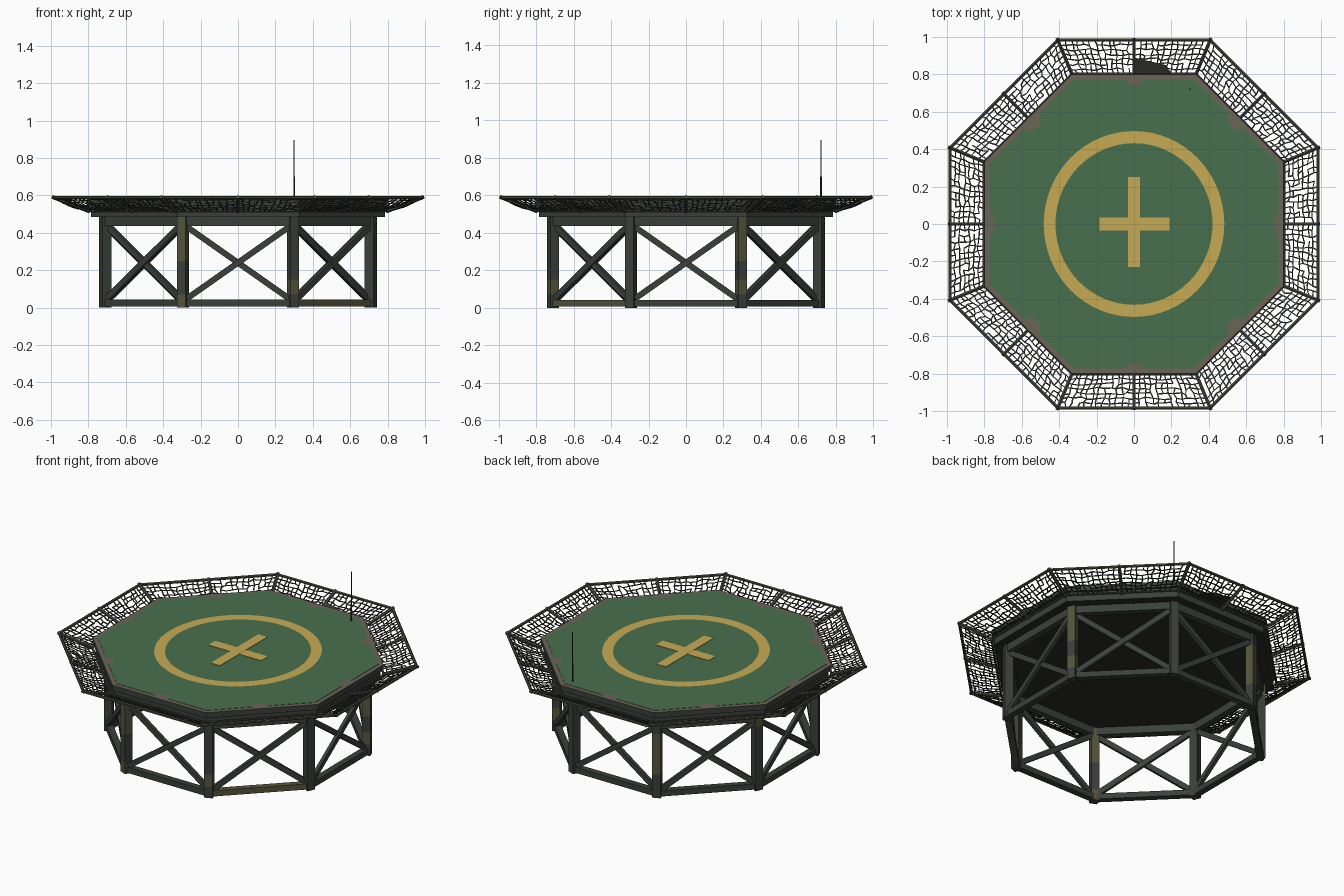
import bpy, bmesh, math, random
from mathutils import Vector, Matrix

if "Cube" in bpy.data.objects:
    bpy.data.objects.remove(bpy.data.objects["Cube"])

random.seed(4)
C8 = math.cos(math.pi / 8)


def material(name, hexcode):
    def lin(i):
        v = int(hexcode[i:i + 2], 16) / 255
        return v / 12.92 if v < 0.04045 else ((v + 0.055) / 1.055) ** 2.4
    m = bpy.data.materials.new(name)
    m.diffuse_color = (lin(0), lin(2), lin(4), 1)
    m.use_nodes = True
    m.node_tree.nodes["Principled BSDF"].inputs["Base Color"].default_value = m.diffuse_color
    return m


GREEN = material("deck_green", "48704e")
YELLOW = material("marking_yellow", "c6ab54")
BROWN = material("worn_border_brown", "6c6356")
STEEL = material("dark_steel", "3a403b")
OLIVE = material("camo_olive", "55543c")
TUBE = material("rim_tube_grey", "45473a")
NET = material("net_charcoal", "34362f")
UNDER = material("underside_black", "2a2b28")


def finish(bm, name, *mats):
    me = bpy.data.meshes.new(name)
    bm.to_mesh(me)
    bm.free()
    for m in mats:
        me.materials.append(m)
    ob = bpy.data.objects.new(name, me)
    bpy.context.collection.objects.link(ob)
    return ob


def bar(bm, a, b, w, h, sides=4, up=(0, 0, 1), caps=True):
    """Straight bar from a to b with a w x h section."""
    a, b = Vector(a), Vector(b)
    d = (b - a).normalized()
    s = d.cross(Vector(up))
    if s.length < 1e-4:
        s = Vector((1, 0, 0))
    s.normalize()
    t = s.cross(d)
    k = 1 / math.cos(math.pi / sides)
    rings = []
    for p in (a, b):
        ring = []
        for i in range(sides):
            g = 2 * math.pi * (i + 0.5) / sides
            ring.append(bm.verts.new(p + s * (math.cos(g) * k * w / 2) + t * (math.sin(g) * k * h / 2)))
        rings.append(ring)
    faces = []
    for i in range(sides):
        j = (i + 1) % sides
        faces.append(bm.faces.new((rings[0][i], rings[0][j], rings[1][j], rings[1][i])))
    if caps:
        faces.append(bm.faces.new(rings[0][::-1]))
        faces.append(bm.faces.new(rings[1]))
    return faces


def octagon(name, apothem, z0, z1, *mats):
    bm = bmesh.new()
    r = apothem / C8
    bmesh.ops.create_cone(bm, cap_ends=True, segments=8, radius1=r, radius2=r, depth=z1 - z0,
                          matrix=Matrix.Translation((0, 0, (z0 + z1) / 2)) @ Matrix.Rotation(math.pi / 8, 4, 'Z'))
    return finish(bm, name, *mats)


def corner(i, apothem, z):
    g = math.pi / 8 + i * math.pi / 4
    return Vector((math.cos(g), math.sin(g), 0)) * (apothem / C8) + Vector((0, 0, z))


# Deck slabs and green top
TOP = 0.58
deck = octagon("deck_slab", 0.8, 0.545, TOP, STEEL, BROWN)
for p in deck.data.polygons:
    p.material_index = 1 if p.normal.z > 0.5 else 0
base = octagon("deck_underframe", 0.785, 0.485, 0.545, STEEL, UNDER)
for p in base.data.polygons:
    p.material_index = 1 if p.normal.z < -0.5 else 0
octagon("green_paint", 0.772, TOP, TOP + 0.002, GREEN)

# Worn patches in the middle of each edge
bm = bmesh.new()
for i in range(8):
    bmesh.ops.create_circle(bm, cap_ends=True, segments=14, radius=1, matrix=(
        Matrix.Rotation(i * math.pi / 4, 4, 'Z') @ Matrix.Translation((0.768, 0, TOP + 0.003))
        @ Matrix.Diagonal((0.025 if i % 2 == 0 else 0.035, 0.05, 1, 1))))
finish(bm, "worn_patches", BROWN)

# Painted ring
bm = bmesh.new()
n = 64
loops = []
for rx, ry in ((0.483, 0.497), (0.42, 0.432)):
    loops.append([bm.verts.new((rx * math.cos(2 * math.pi * i / n), ry * math.sin(2 * math.pi * i / n), TOP + 0.004))
                  for i in range(n)])
for i in range(n):
    j = (i + 1) % n
    bm.faces.new((loops[0][i], loops[0][j], loops[1][j], loops[1][i]))
finish(bm, "landing_ring", YELLOW)

# Plain aiming cross in the middle
bm = bmesh.new()
bar(bm, (0, -0.23, TOP + 0.003), (0, 0.25, TOP + 0.003), 0.065, 0.004)
bar(bm, (-0.185, 0, TOP + 0.003), (0.19, 0, TOP + 0.003), 0.07, 0.003)
finish(bm, "aiming_cross", YELLOW)

# Corner legs, in stacked pieces so some carry olive camouflage
LEG = 0.71
bm = bmesh.new()
cuts = [0, 0.07, 0.15, 0.25, 0.41, 0.49]
for i in range(8):
    out = corner(i, 1, 0)
    for a, b in zip(cuts, cuts[1:]):
        camo = random.random() < 0.2 or (i == 5 and a == 0.25)
        g = out.normalized() * 0.025
        s = Vector((-g.y, g.x, 0))
        c = corner(i, LEG, 0)
        lo, hi = ([bm.verts.new(c + u * g + v * s + Vector((0, 0, z)))
                   for u, v in ((-1, -1), (1, -1), (1, 1), (-1, 1))] for z in (a, b))
        for k in range(4):
            m = (k + 1) % 4
            bm.faces.new((lo[k], lo[m], hi[m], hi[k])).material_index = int(camo)
        if a == 0:
            bm.faces.new(lo[::-1])
finish(bm, "support_legs", STEEL, OLIVE)

# Rails and cross braces between legs
rails, braces = bmesh.new(), bmesh.new()
for i in range(8):
    def at(t, z):
        return corner(i, LEG, z).lerp(corner(i + 1, LEG, z), t)
    normal = at(0.5, 0).normalized()
    bar(rails, at(0, 0.462), at(1, 0.462), 0.04, 0.05)
    for f in bar(rails, at(0, 0.024), at(1, 0.024), 0.04, 0.036):
        f.material_index = int(i == 6)
    off = normal * 0.006
    bar(braces, at(0.04, 0.05) + off, at(0.96, 0.43) + off, 0.032, 0.022, up=normal)
    bar(braces, at(0.04, 0.43) - off, at(0.96, 0.05) - off, 0.032, 0.022, up=normal)
finish(rails, "frame_rails", STEEL, OLIVE)
finish(braces, "cross_braces", STEEL)

# Safety net: tube frame and jittered wire mesh
IN_A, IN_Z, OUT_A, OUT_Z = 0.803, 0.518, 0.983, 0.588
frame, net = bmesh.new(), bmesh.new()
NU, NV = 13, 8
for i in range(8):
    def edge(t, v, sag=0.0):
        a, z = IN_A + (OUT_A - IN_A) * v, IN_Z + (OUT_Z - IN_Z) * v - sag
        return corner(i, a, z).lerp(corner(i + 1, a, z), t)
    bar(frame, edge(0, 1), edge(1, 1), 0.016, 0.016, 6)
    bar(frame, edge(0, 0), edge(1, 0), 0.012, 0.012, 6)
    for t in (0, 0.5):
        bar(frame, edge(t, -0.05), edge(t, 1.05), 0.018, 0.018, 6)
    for half in (0, 0.5):
        pts = []
        for u in range(NU):
            col = []
            for v in range(NV):
                fu, fv = u / (NU - 1), v / (NV - 1)
                if 0 < u < NU - 1:
                    fu += random.uniform(-0.022, 0.022)
                if 0 < v < NV - 1:
                    fv += random.uniform(-0.04, 0.04)
                sag = 0.014 * math.sin(math.pi * min(max(fu, 0), 1)) * math.sin(math.pi * fv)
                col.append(edge(half + fu / 2, fv, sag))
            pts.append(col)
        for u in range(NU):
            for v in range(NV):
                for du, dv in ((1, 0), (0, 1)):
                    if u + du < NU and v + dv < NV and random.random() > 0.1:
                        w = random.uniform(0.005, 0.008)
                        bar(net, pts[u][v], pts[u + du][v + dv], w, 0.004, caps=False)
finish(frame, "net_frame", TUBE)
finish(net, "safety_net", NET)

# Torn dark sheet lying on the rear net
bm = bmesh.new()
bm.faces.new([bm.verts.new(p) for p in ((0, 0.805, 0.526), (0.2, 0.805, 0.526), (0.17, 0.85, 0.543), (0, 0.89, 0.558))])
finish(bm, "torn_sheet", NET)

# Whip antenna
bm = bmesh.new()
bar(bm, (0.3, 0.72, TOP), (0.3, 0.72, 0.70), 0.009, 0.009, 6)
bar(bm, (0.3, 0.72, 0.70), (0.3, 0.72, 0.895), 0.006, 0.006, 6)
finish(bm, "antenna", NET)
